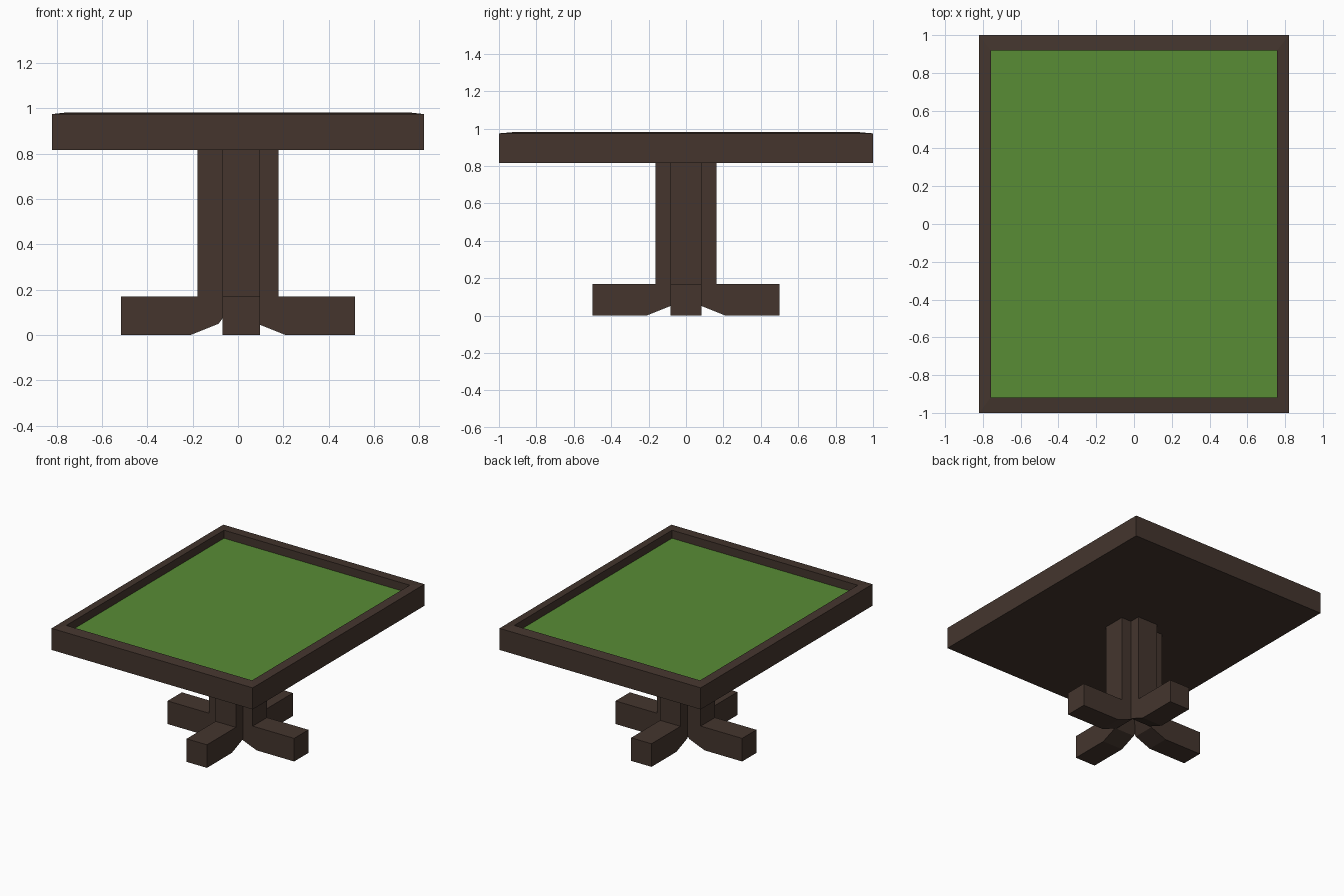
import bpy
import bmesh
from mathutils import Matrix, Vector

if "Cube" in bpy.data.objects:
    bpy.data.objects.remove(bpy.data.objects["Cube"])


def material(name, colour):
    mat = bpy.data.materials.new(name)
    mat.use_nodes = True
    mat.diffuse_color = colour
    mat.node_tree.nodes["Principled BSDF"].inputs["Base Color"].default_value = colour
    return mat


wood = material("dark brown wood", (0.058, 0.036, 0.027, 1))
felt = material("green felt", (0.098, 0.262, 0.036, 1))


def add_object(name, bm, *mats):
    bmesh.ops.recalc_face_normals(bm, faces=bm.faces)
    mesh = bpy.data.meshes.new(name)
    bm.to_mesh(mesh)
    bm.free()
    for mat in mats:
        mesh.materials.append(mat)
    obj = bpy.data.objects.new(name, mesh)
    bpy.context.collection.objects.link(obj)
    return obj


def ring(bm, half_x, half_y, z):
    corners = ((-1, -1), (1, -1), (1, 1), (-1, 1))
    return [bm.verts.new((sx * half_x, sy * half_y, z)) for sx, sy in corners]


# Tray-shaped top: nested rectangular rings, closed by underside and felt
bm = bmesh.new()
rings = [ring(bm, *size) for size in (
    (0.82, 1.0, 0.815), (0.82, 1.0, 0.974), (0.757, 0.918, 0.981), (0.757, 0.918, 0.922))]
for low, high in zip(rings, rings[1:]):
    for i in range(4):
        j = (i + 1) % 4
        bm.faces.new((low[i], low[j], high[j], high[i]))
bm.faces.new(rings[0][::-1])
bm.faces.new(rings[-1]).material_index = 1
add_object("table_top", bm, wood, felt)


# Pedestal beams: an upright with two feet, arched underneath
def beam(name, foot, upright, offset, turn):
    half = [(foot, 0), (foot, 0.17), (upright, 0.17), (upright, 0.815)]
    arch = [(0, 0.17), (0.085, 0.05), (0.21, 0)]
    outline = arch + half
    outline += [(-x, z) for x, z in reversed(outline[1:])]
    bm = bmesh.new()
    face = bm.faces.new([bm.verts.new((x, -0.083, z)) for x, z in outline])
    swept = bmesh.ops.extrude_face_region(bm, geom=[face])["geom"]
    verts = [v for v in swept if isinstance(v, bmesh.types.BMVert)]
    bmesh.ops.translate(bm, verts=verts, vec=(0, 0.166, 0))
    place = Matrix.Translation(Vector(offset)) @ Matrix.Rotation(turn, 4, "Z")
    bmesh.ops.transform(bm, matrix=place, verts=bm.verts)
    return add_object(name, bm, wood)


beam("side_to_side_leg_beam", 0.516, 0.178, (0, 0, 0), 0)
beam("front_to_back_leg_beam", 0.5, 0.163, (0.014, 0, 0), 1.570796)
